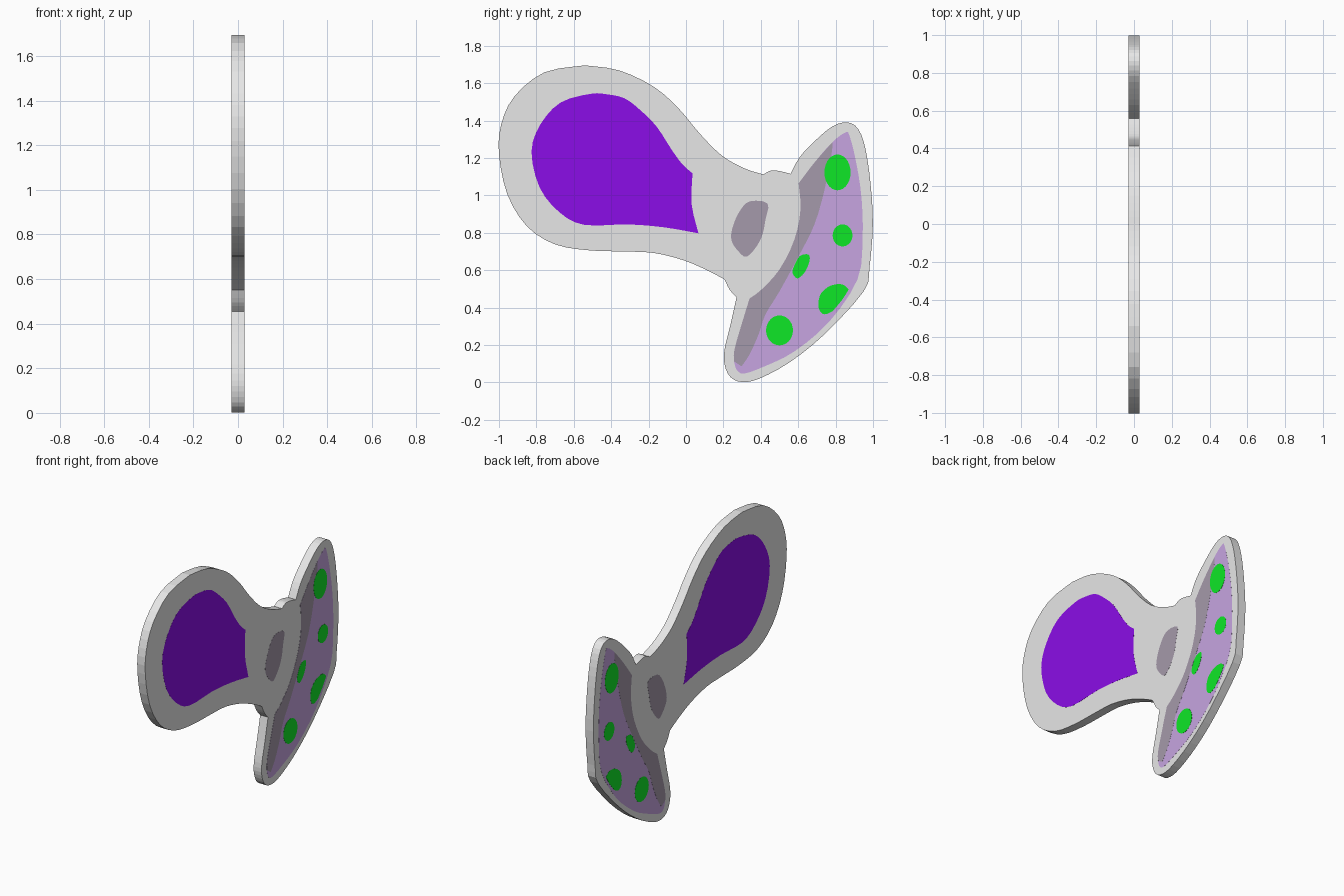
import bpy, bmesh, math
from mathutils import Vector

HALF = 0.0285   # half thickness of the grey board
STEP = 0.0005   # each painted layer sits this much prouder


def material(name, rgb):
    m = bpy.data.materials.new(name)
    m.diffuse_color = (*rgb, 1)
    return m


GREY = material("light grey", (0.8, 0.8, 0.8))
PURPLE = material("vivid purple", (0.26, 0.004, 0.8))
LAVENDER = material("lavender", (0.57, 0.375, 0.75))
SHADE = material("grey purple", (0.375, 0.32, 0.405))
GREEN = material("bright green", (0.005, 0.84, 0.022))


def spline(pts, steps=3):
    """Catmull-Rom through (y, z) points, wrapping when first equals last; drops the end point."""
    p = [Vector(q) for q in pts]
    closed = pts[0] == pts[-1]
    p = [p[-2] if closed else p[0]] + p + [p[1] if closed else p[-1]]
    out = []
    for a, b, c, d in zip(p, p[1:], p[2:], p[3:]):
        for i in range(steps):
            t = i / steps
            out.append(0.5 * (2 * b + (c - a) * t + (2 * a - 5 * b + 4 * c - d) * t ** 2
                              + (3 * b - a - 3 * c + d) * t ** 3))
    return out


def outline(*runs):
    """Join smooth runs; each run meets the next at a sharp corner."""
    return [q for r in runs for q in spline(r)]


def slabs(name, loop, mat, spans):
    """Extrude a (y, z) loop across each x span."""
    bm = bmesh.new()
    n = len(loop)
    for x0, x1 in spans:
        a = [bm.verts.new((x0, y, z)) for y, z in loop]
        b = [bm.verts.new((x1, y, z)) for y, z in loop]
        bm.faces.new(a)
        bm.faces.new(b[::-1])
        for i in range(n):
            j = (i + 1) % n
            bm.faces.new((a[j], a[i], b[i], b[j]))
    bmesh.ops.recalc_face_normals(bm, faces=bm.faces[:])
    me = bpy.data.meshes.new(name)
    bm.to_mesh(me)
    bm.free()
    me.materials.append(mat)
    ob = bpy.data.objects.new(name, me)
    bpy.context.collection.objects.link(ob)


def painted(name, loop, mat, layer):
    """Thin plate on both broad faces of the board."""
    top = HALF + STEP * layer
    slabs(name, loop, mat, [(HALF - 0.001, top), (-top, 0.001 - HALF)])


def ellipse(y, z, ry, rz, n=28):
    return [Vector((y + ry * math.cos(2 * math.pi * i / n), z + rz * math.sin(2 * math.pi * i / n)))
            for i in range(n)]


# Board: mushroom silhouette (stem, then cap, then ring bump)
stem_low = [(-0.54, 1.695), (-0.757, 1.658), (-0.917, 1.53), (-0.988, 1.38), (-1.0, 1.22), (-0.955, 1.005),
            (-0.85, 0.834), (-0.7, 0.738), (-0.516, 0.706), (-0.33, 0.7), (-0.17, 0.692), (-0.01, 0.652),
            (0.125, 0.594), (0.206, 0.55)]
ring_low = [(0.206, 0.55), (0.234, 0.495), (0.27, 0.455)]
cap = [(0.27, 0.455), (0.238, 0.31), (0.206, 0.176), (0.206, 0.096), (0.238, 0.028), (0.302, 0.002),
       (0.393, 0.021), (0.553, 0.107), (0.74, 0.257), (0.95, 0.487), (0.981, 0.615), (0.999, 0.845),
       (0.987, 1.06), (0.96, 1.246), (0.922, 1.353), (0.864, 1.39), (0.783, 1.369), (0.687, 1.289),
       (0.607, 1.203), (0.559, 1.115)]
ring_top = [(0.559, 1.115), (0.51, 1.128), (0.463, 1.134), (0.436, 1.125), (0.414, 1.112)]
stem_top = [(0.414, 1.112), (0.313, 1.144), (0.19, 1.214), (0.072, 1.332), (-0.035, 1.46),
            (-0.168, 1.578), (-0.356, 1.668), (-0.54, 1.695)]
slabs("mushroom_board", outline(stem_low, ring_low, cap, ring_top, stem_top), GREY, [(-HALF, HALF)])

# Purple stem panel
painted("stem_panel", outline(
    [(0.035, 1.118), (-0.019, 1.166), (-0.078, 1.246), (-0.158, 1.369), (-0.249, 1.46), (-0.329, 1.519),
     (-0.42, 1.54), (-0.51, 1.543), (-0.67, 1.497), (-0.778, 1.38), (-0.826, 1.235), (-0.783, 1.043),
     (-0.676, 0.909), (-0.543, 0.842), (-0.313, 0.845), (-0.115, 0.829), (0.067, 0.797)],
    [(0.067, 0.797), (0.03, 0.952), (0.035, 1.118)]), PURPLE, 1)

# Cap: lavender panel with a shaded strip along its underside
under = [(0.602, 1.064), (0.612, 0.925), (0.58, 0.765), (0.5, 0.604), (0.404, 0.497), (0.34, 0.449)]
lower = [(0.34, 0.449), (0.302, 0.326), (0.259, 0.176), (0.257, 0.112)]
painted("cap_panel", outline(
    under, lower,
    [(0.257, 0.112), (0.272, 0.065), (0.313, 0.048), (0.42, 0.086), (0.58, 0.166), (0.767, 0.326),
     (0.917, 0.551), (0.944, 0.765), (0.939, 0.979), (0.912, 1.166), (0.874, 1.32), (0.85, 1.335),
     (0.783, 1.285), (0.687, 1.176), (0.602, 1.064)]), LAVENDER, 1)
painted("cap_underside", outline(
    under, lower, [(0.257, 0.112), (0.297, 0.086)],
    [(0.297, 0.086), (0.34, 0.15), (0.388, 0.257), (0.425, 0.364), (0.5, 0.487), (0.607, 0.684),
     (0.687, 0.845), (0.741, 1.032), (0.778, 1.22), (0.783, 1.285)],
    [(0.783, 1.285), (0.687, 1.176), (0.602, 1.064)]), SHADE, 2)

# Shaded patch on the stem near the cap
painted("stem_patch", outline(
    [(0.436, 0.957), (0.34, 0.968), (0.286, 0.914), (0.249, 0.829), (0.243, 0.759), (0.281, 0.7),
     (0.324, 0.672), (0.377, 0.727), (0.409, 0.791), (0.425, 0.872), (0.436, 0.957)]), SHADE, 1)

# Green cap spots: whole ones, then those cut off by the panel edges
for i, e in enumerate([(0.81, 1.123, 0.07, 0.096), (0.837, 0.786, 0.053, 0.059), (0.5, 0.278, 0.072, 0.08)]):
    painted(f"cap_spot_{i + 1}", ellipse(*e), GREEN, 3)
painted("cap_spot_outer", outline(
    [(0.87, 0.497), (0.837, 0.524), (0.778, 0.519), (0.725, 0.481), (0.708, 0.428), (0.714, 0.385),
     (0.741, 0.364), (0.783, 0.38)],
    [(0.783, 0.38), (0.832, 0.438), (0.87, 0.497)]), GREEN, 3)
painted("cap_spot_inner", outline(
    [(0.607, 0.674), (0.575, 0.615), (0.57, 0.583), (0.596, 0.556), (0.634, 0.588), (0.66, 0.647),
     (0.655, 0.684), (0.607, 0.674)]), GREEN, 3)
